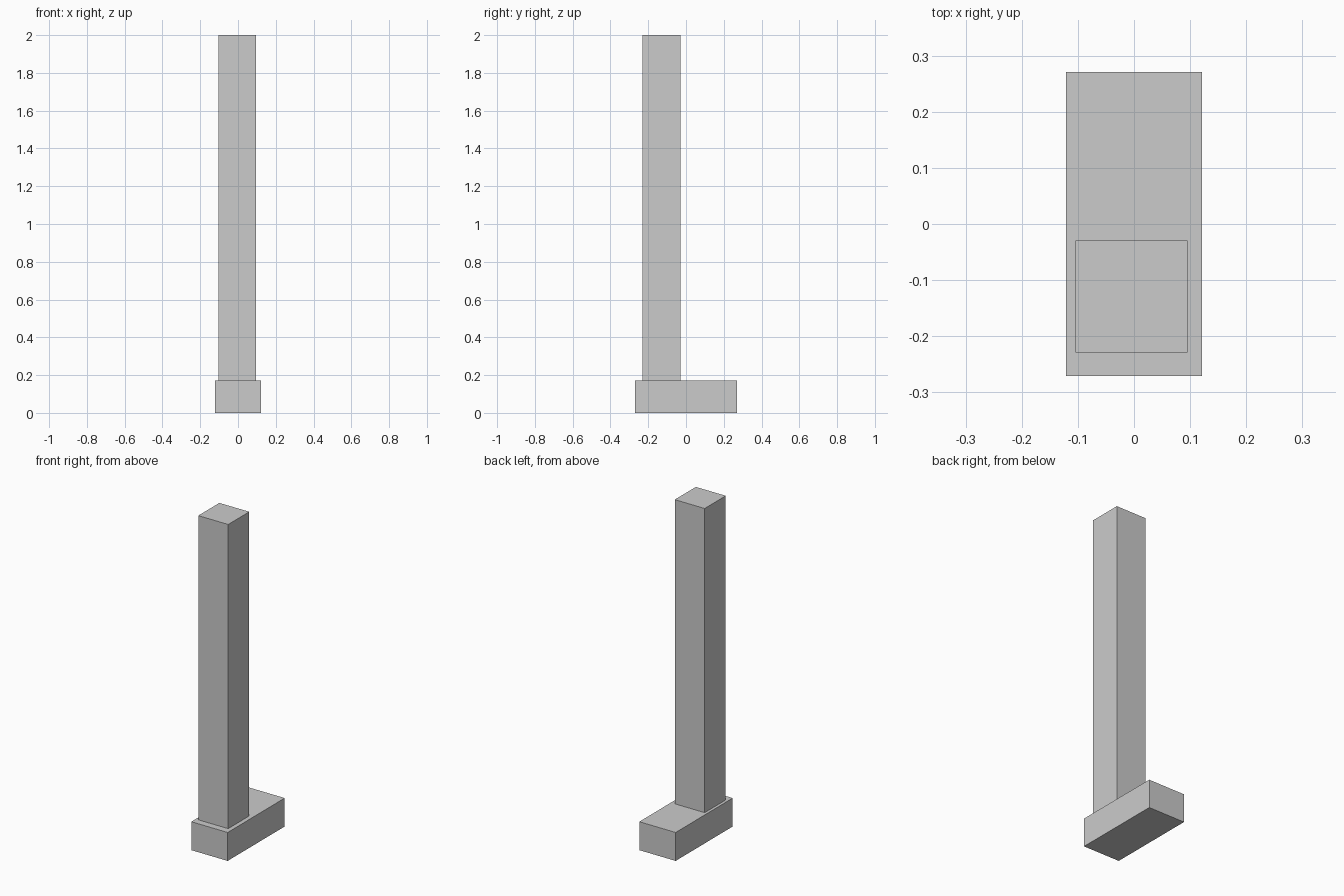
import bpy

if "Cube" in bpy.data.objects:
    bpy.data.objects.remove(bpy.data.objects["Cube"])


def box(name, x, y, z):
    """Add a box spanning the given (min, max) range on each axis."""
    spans = (x, y, z)
    bpy.ops.mesh.primitive_cube_add(size=1, location=[(a + b) / 2 for a, b in spans])
    obj = bpy.context.object
    obj.name = name
    obj.scale = [b - a for a, b in spans]
    bpy.ops.object.transform_apply(location=False, rotation=False, scale=True)
    return obj


# Low rectangular foot
box("base", (-0.121, 0.121), (-0.271, 0.271), (0, 0.171))

# Tall square post standing towards the front of the foot
box("post", (-0.104, 0.095), (-0.229, -0.029), (0.171, 2.0))
